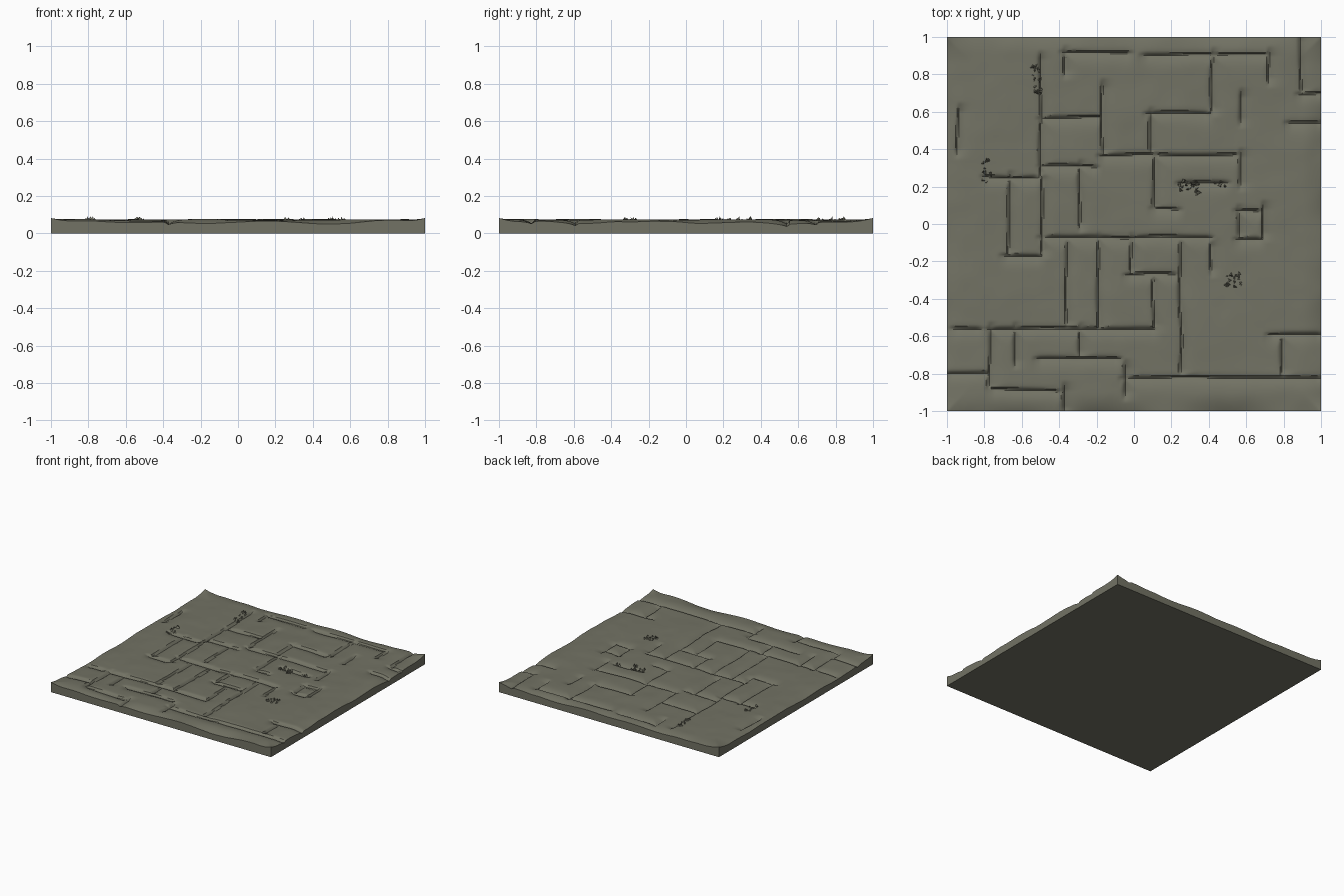
import bpy, bmesh, math, random
from mathutils import Vector, noise

if "Cube" in bpy.data.objects:
    bpy.data.objects.remove(bpy.data.objects["Cube"])

random.seed(4)
GRID = 220

stone = bpy.data.materials.new("grey_olive_stone")
stone.diffuse_color = (0.17, 0.17, 0.128, 1)
stone.use_nodes = True
stone.node_tree.nodes["Principled BSDF"].inputs["Base Color"].default_value = stone.diffuse_color

# Seams running along x: (y, x start, x end)
SEAMS_X = [(.92, .05, .71), (.93, -.38, -.02), (.58, -.5, -.18), (.6, .07, .4),
           (.38, -.18, .55), (.32, -.5, -.2), (.26, -.8, -.52), (.09, .1, .24),
           (.08, .55, .68), (-.07, .55, .68), (-.06, -.5, .41), (-.16, -.7, -.5),
           (-.26, -.04, .22), (-.55, -.78, .12), (-.79, -1, -.77), (-.81, -.06, 1),
           (-.71, -.52, -.08), (-.88, -.77, -.4), (-.58, .72, 1), (.55, .82, 1),
           (.71, .88, 1), (.23, .24, .5), (-.55, -.97, -.82)]
# Seams running along y: (x, y start, y end)
SEAMS_Y = [(-.51, .26, .9), (-.5, -.16, .26), (-.68, -.16, .26), (-.3, -.02, .32),
           (-.18, .38, .75), (.08, .38, .6), (.1, .08, .38), (.55, -.07, .08),
           (.68, -.07, .1), (-.37, -.54, -.08), (-.2, -.57, -.07), (-.03, -.26, -.07),
           (.24, -.8, -.08), (.1, -.56, -.28), (.4, -.26, -.1), (-.78, -.88, -.55),
           (-.65, -.75, -.55), (-.3, -.7, -.55), (-.39, -1, -.87), (-.06, -.92, -.75),
           (.78, -.8, -.6), (.88, .7, 1), (.56, .54, .7), (.71, .76, .92),
           (-.95, .38, .62), (.41, .6, .92), (-.38, .8, .93), (.56, .2, .38)]


def seam_drop(across, along, start, end):
    """A sharp drop just past the seam that eases back to the slab level."""
    if across < -.03 or across > .14 or along < start - .03 or along > end + .03:
        return 0
    fade = min(1, (along - start + .03) / .05, (end + .03 - along) / .05)
    if across < 0:
        depth = .004 * (1 + across / .03) ** 2
    elif across < .011:
        depth = .004 + .019 * across / .011
    else:
        depth = .023 * (1 - (across - .011) / .129) ** 4
    return depth * fade


def height(x, y):
    sway = .012 * noise.noise(Vector((x * 4, y * 4, 3)))
    z = .073 + .007 * noise.noise(Vector((x * 2.6, y * 2.6, 0)))
    z += .002 * noise.noise(Vector((x * 9, y * 9, 5)))
    drop = 0
    for sy, a, b in SEAMS_X:
        drop = max(drop, seam_drop(sy - y + sway, x, a, b))
    for sx, a, b in SEAMS_Y:
        drop = max(drop, seam_drop(x - sx + sway, y, a, b))
    z -= drop
    # Worn rim that stays high at the four corners
    ex, ey = abs(x), abs(y)
    rim = max(0, (max(ex, ey) - .9) / .1) ** 2
    wear = .014 + .018 * noise.noise(Vector((x * 3, y * 3, 8)))
    z -= rim * max(.002, wear)
    corner = max(0, (min(ex, ey) - .85) / .15)
    z += (.083 - z) * corner ** 2
    return min(.083, max(.035, z))


def make_object(name, bm):
    bmesh.ops.recalc_face_normals(bm, faces=bm.faces)
    mesh = bpy.data.meshes.new(name)
    bm.to_mesh(mesh)
    bm.free()
    mesh.materials.append(stone)
    ob = bpy.data.objects.new(name, mesh)
    bpy.context.collection.objects.link(ob)
    return ob


# Slab with carved top, straight sides and flat underside
bm = bmesh.new()
bmesh.ops.create_grid(bm, x_segments=GRID, y_segments=GRID, size=1)
for v in bm.verts:
    v.co.z = height(v.co.x, v.co.y)
border = [e for e in bm.edges if e.is_boundary]
skirt = bmesh.ops.extrude_edge_only(bm, edges=border)["geom"]
for g in skirt:
    if isinstance(g, bmesh.types.BMVert):
        g.co.z = 0
bmesh.ops.holes_fill(bm, edges=[e for e in bm.edges if e.is_boundary], sides=0)
slab = make_object("stone_floor_slab", bm)
bpy.context.view_layer.objects.active = slab
slab.select_set(True)
bpy.ops.object.shade_smooth_by_angle(angle=math.radians(35))

# Broken chips: centre x, y, spread in x, y, count
CHIPS = [(-.52, .77, .025, .08, 22), (.29, .2, .06, .04, 24),
         (.53, -.3, .04, .04, 18), (-.78, .28, .03, .07, 10), (.45, .22, .04, .02, 6)]
bm = bmesh.new()
for cx, cy, sx, sy, count in CHIPS:
    for i in range(count):
        x = cx + random.uniform(-sx, sx)
        y = cy + random.uniform(-sy, sy)
        base = height(x, y) - .004
        turn = random.uniform(0, math.tau)
        ring = []
        for k in range(3):
            r = random.uniform(.006, .02)
            a = turn + k * math.tau / 3
            ring.append(bm.verts.new((x + r * math.cos(a), y + r * math.sin(a), base)))
        tip = bm.verts.new((x + random.uniform(-.01, .01), y + random.uniform(-.01, .01),
                            min(.097, base + random.uniform(.008, .024))))
        bm.faces.new(ring)
        for k in range(3):
            bm.faces.new((ring[k], ring[(k + 1) % 3], tip))
make_object("stone_chips", bm)
